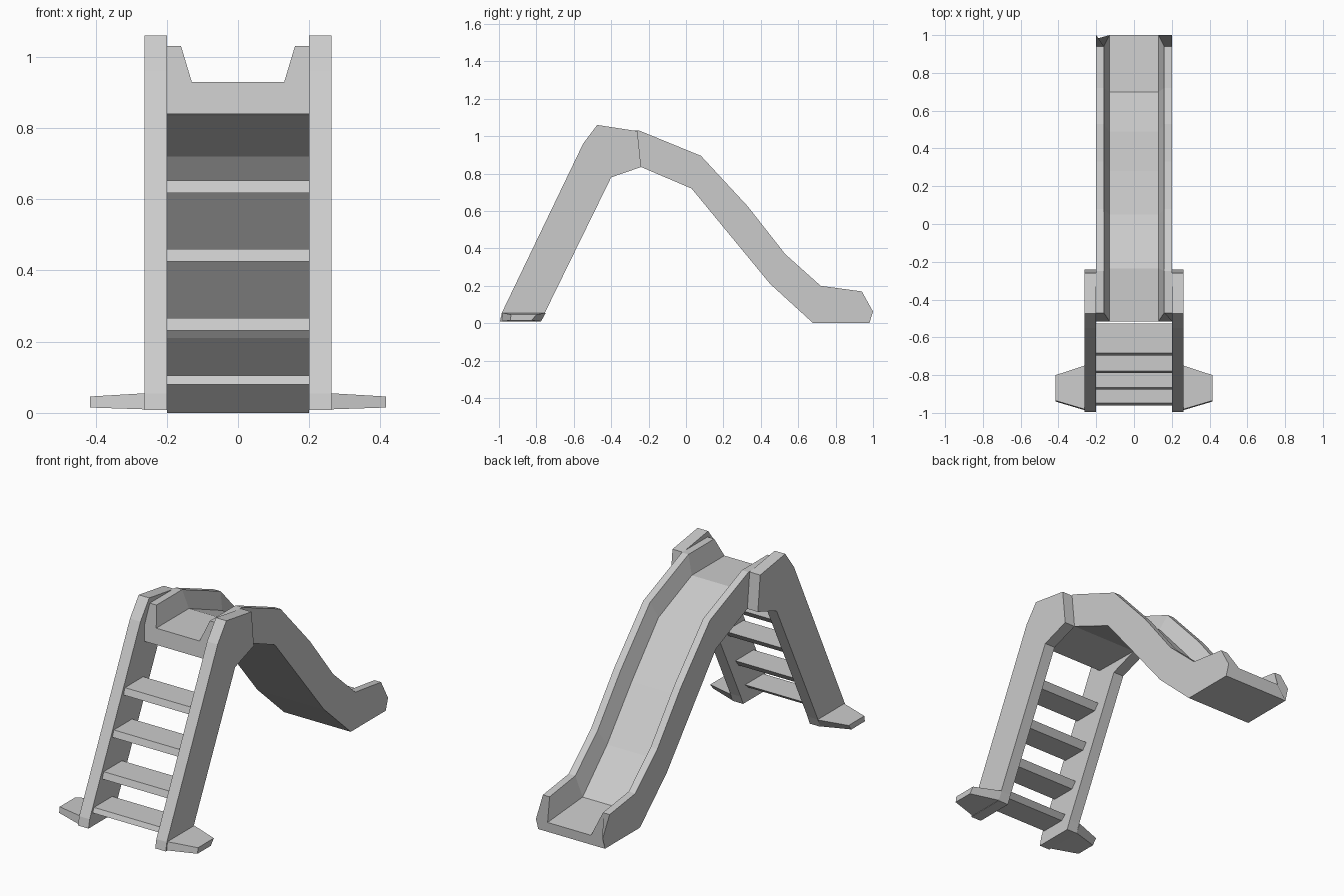
import bpy

if "Cube" in bpy.data.objects:
    bpy.data.objects.remove(bpy.data.objects["Cube"])


def make(name, verts, faces):
    me = bpy.data.meshes.new(name)
    me.from_pydata(verts, [], faces)
    ob = bpy.data.objects.new(name, me)
    bpy.context.collection.objects.link(ob)
    return ob


def loft(name, rings):
    """Skin closed rings of equal length and cap both ends."""
    n = len(rings[0])
    verts = [p for r in rings for p in r]
    faces = [(k * n + i, k * n + (i + 1) % n, (k + 1) * n + (i + 1) % n, (k + 1) * n + i)
             for k in range(len(rings) - 1) for i in range(n)]
    faces += [tuple(reversed(range(n))), tuple(range(len(verts) - n, len(verts)))]
    ob = make(name, verts, faces)
    import bmesh
    bm = bmesh.new()
    bm.from_mesh(ob.data)
    bmesh.ops.recalc_face_normals(bm, faces=bm.faces)
    bm.to_mesh(ob.data)
    bm.free()
    return ob


def extrude_x(name, profile, x0, x1):
    return loft(name, [[(x, y, z) for y, z in profile] for x in (x0, x1)])


# Slide chute: (y, z) of rail top, floor and underside at each station
stations = [
    ((-0.47, 1.03), (-0.515, 0.93), (-0.515, 0.84)),
    ((-0.25, 1.03), (-0.235, 0.93), (-0.24, 0.835)),
    ((0.08, 0.895), (0.05, 0.81), (0.03, 0.72)),
    ((0.33, 0.625), (0.28, 0.55), (0.24, 0.465)),
    ((0.53, 0.37), (0.49, 0.29), (0.45, 0.21)),
    ((0.72, 0.20), (0.70, 0.085), (0.68, 0.0)),
    ((0.94, 0.17), (1.0, 0.062), (0.98, 0.0)),
]
rings = []
for t, f, b in stations:
    half = [(0.20, *b), (0.20, *f), (0.20, *t), (0.16, *t), (0.13, *f)]
    rings.append(half + [(-x, y, z) for x, y, z in reversed(half)])
loft("slide_chute", rings)

# Ladder side rails and their splayed feet
rail = [(-0.995, 0.008), (-0.985, 0.055), (-0.55, 0.96), (-0.475, 1.06), (-0.26, 1.027),
        (-0.24, 0.835), (-0.40, 0.78), (-0.755, 0.055), (-0.775, 0.008)]
foot_in = [(-0.985, 0.01), (-0.98, 0.055), (-0.75, 0.055), (-0.775, 0.01)]
foot_out = [(-0.94, 0.015), (-0.935, 0.046), (-0.80, 0.046), (-0.825, 0.015)]
for side, s in (("left", -1), ("right", 1)):
    extrude_x(side + "_ladder_rail", rail, s * 0.20, s * 0.263)
    loft(side + "_foot", [[(s * 0.263, y, z) for y, z in foot_in],
                          [(s * 0.415, y, z) for y, z in foot_out]])

# Ladder steps
for i, (y, z0, z1) in enumerate([(-0.96, 0.08, 0.105), (-0.877, 0.232, 0.267),
                                 (-0.79, 0.425, 0.46), (-0.695, 0.618, 0.653)]):
    step = [(y, z0), (y + 0.012, z1), (y + 0.168, z1), (y + 0.14, z0)]
    extrude_x(f"step_{i + 1}", step, -0.20, 0.20)
